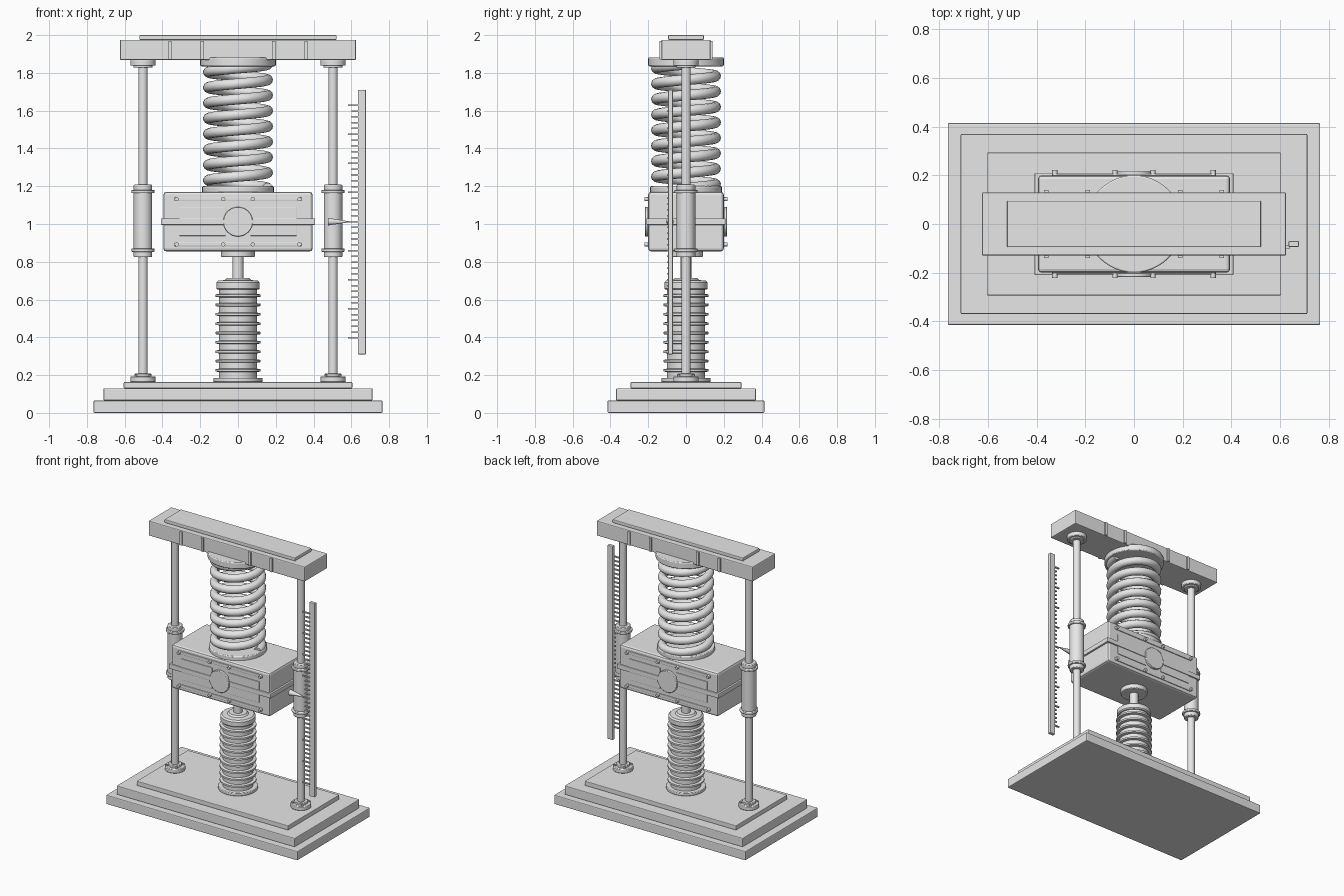
import bpy, math
from math import pi, sin, cos
from mathutils import Vector

cube = bpy.data.objects.get("Cube")
if cube:
    bpy.data.objects.remove(cube, do_unlink=True)

grey = bpy.data.materials.new("light grey metal")
grey.use_nodes = True
grey.diffuse_color = (0.8, 0.8, 0.8, 1)
grey.node_tree.nodes["Principled BSDF"].inputs["Base Color"].default_value = (0.8, 0.8, 0.8, 1)


def finish(name, bevel=0, segments=2, smooth=True):
    ob = bpy.context.object
    ob.name = name
    ob.data.materials.append(grey)
    if smooth:
        bpy.ops.object.shade_smooth_by_angle(angle=math.radians(35))
    if bevel:
        mod = ob.modifiers.new("soft edges", 'BEVEL')
        mod.width, mod.segments = bevel, segments
        mod.limit_method = 'ANGLE'
    return ob


def box(name, x0, x1, y0, y1, z0, z1, bevel=0.0):
    bpy.ops.mesh.primitive_cube_add(size=1, location=((x0 + x1) / 2, (y0 + y1) / 2, (z0 + z1) / 2))
    bpy.context.object.scale = (x1 - x0, y1 - y0, z1 - z0)
    bpy.ops.object.transform_apply(location=False, rotation=False, scale=True)
    return finish(name, bevel, smooth=False)


def slab(name, hx, hy, z0, z1, bevel=0.0):
    return box(name, -hx, hx, -hy, hy, z0, z1, bevel)


def disc(name, r, x, y, z0, z1, bevel=0.0, sides=48):
    bpy.ops.mesh.primitive_cylinder_add(vertices=sides, radius=r, depth=z1 - z0, location=(x, y, (z0 + z1) / 2))
    return finish(name, bevel)


def stud(name, r, x, y, z, depth, sides=16, bevel=0.0):
    bpy.ops.mesh.primitive_cylinder_add(vertices=sides, radius=r, depth=depth, location=(x, y, z),
                                        rotation=(pi / 2, 0, 0))
    return finish(name, bevel)


def lathe(name, profile, sides=48):
    # revolve a radius/height profile about the z axis
    verts, faces = [], []
    n = len(profile)
    for i in range(sides):
        a = 2 * pi * i / sides
        verts += [(r * cos(a), r * sin(a), z) for r, z in profile]
    for i in range(sides):
        j = (i + 1) % sides
        faces += [(i * n + k, j * n + k, j * n + k + 1, i * n + k + 1) for k in range(n - 1)]
    faces.append([i * n for i in reversed(range(sides))])
    faces.append([i * n + n - 1 for i in range(sides)])
    mesh = bpy.data.meshes.new(name)
    mesh.from_pydata(verts, [], faces)
    ob = bpy.data.objects.new(name, mesh)
    bpy.context.collection.objects.link(ob)
    bpy.ops.object.select_all(action='DESELECT')
    bpy.context.view_layer.objects.active = ob
    ob.select_set(True)
    return finish(name)


# Stepped base
slab("base_plinth", 0.765, 0.415, 0, 0.066, 0.006)
slab("base_step", 0.712, 0.37, 0.066, 0.13, 0.005)
slab("base_deck", 0.605, 0.293, 0.13, 0.163, 0.004)

# Top beam with cover plate and ribs
slab("top_beam", 0.625, 0.13, 1.868, 1.975, 0.006)
slab("top_cover", 0.522, 0.095, 1.975, 2.0, 0.005)
for x in (-0.36, -0.19, 0.19, 0.36):
    slab("beam_rib", 0.009, 0.14, 1.872, 1.97).location.x = x

# Guide columns with flanges and sliding sleeves
for side, x in (("right", -0.503), ("left", 0.503)):
    disc(side + "_guide_rod", 0.025, x, 0, 0.163, 1.87, sides=32)
    bpy.ops.object.shade_smooth()
    disc(side + "_foot_flange", 0.067, x, 0, 0.163, 0.193, 0.004)
    disc(side + "_foot_collar", 0.044, x, 0, 0.19, 0.208, 0.003)
    disc(side + "_head_flange", 0.067, x, 0, 1.838, 1.87, 0.004)
    disc(side + "_head_collar", 0.05, x, 0, 1.828, 1.84, 0.003)
    for k in range(4):
        a = pi / 4 + k * pi / 2
        disc(side + "_foot_bolt", 0.008, x + 0.055 * cos(a), 0.055 * sin(a), 0.19, 0.202, sides=6)
    disc(side + "_sleeve", 0.049, x, 0, 0.824, 1.208, 0.004)
    for z in (0.862, 1.172):
        disc(side + "_sleeve_ring", 0.061, x, 0, z - 0.009, z + 0.009, 0.004)

# Helical spring between two seats
disc("upper_spring_seat", 0.2, 0, 0, 1.835, 1.882, 0.006)
disc("lower_spring_seat", 0.19, 0, 0, 1.165, 1.2, 0.006)
turns, steps = 8, 32
curve = bpy.data.curves.new("spring", 'CURVE')
curve.dimensions = '3D'
curve.bevel_depth, curve.bevel_resolution = 0.028, 4
curve.use_fill_caps = True
spline = curve.splines.new('POLY')
spline.points.add(turns * steps)
for i, p in enumerate(spline.points):
    a = 2 * pi * i / steps
    p.co = (0.157 * cos(a), 0.157 * sin(a), 1.19 + 0.655 * i / (turns * steps), 1)
spline.use_smooth = True
curve.materials.append(grey)
bpy.context.collection.objects.link(bpy.data.objects.new("spring", curve))

# Moving carriage block
slab("carriage", 0.395, 0.2, 0.855, 1.17, 0.015)
slab("carriage_band", 0.408, 0.21, 0.996, 1.03, 0.004)
for face, s in (("front", -1), ("back", 1)):
    for x in (-0.188, 0.188):
        ys = sorted((s * 0.19, s * 0.205))
        box(face + "_panel", x - 0.123, x + 0.123, *ys, 0.937, 1.09, 0.003)
    stud(face + "_boss", 0.078, 0, s * 0.205, 1.012, 0.024, 48, 0.003)
    for z in (0.892, 1.132):
        ys = sorted((s * 0.19, s * 0.206))
        box(face + "_trim_rail", -0.335, 0.335, *ys, z - 0.011, z + 0.011, 0.004)
        for x in (-0.325, -0.078, 0.078, 0.325):
            stud(face + "_rail_bolt", 0.011, x, s * 0.208, z, 0.026, 12)

# Lower damper: flange, finned body, cap and piston
disc("damper_flange", 0.13, 0, 0, 0.163, 0.186, 0.004)
body = [(0.1, 0.18)]
for i in range(9):
    z = 0.225 + 0.0495 * i
    body += [(0.1, z - 0.009), (0.12, z - 0.006), (0.12, z + 0.006), (0.1, z + 0.009)]
lathe("damper_body", body + [(0.1, 0.66)])
lathe("damper_cap", [(0.108, 0.652), (0.115, 0.659), (0.115, 0.69), (0.105, 0.7), (0.07, 0.703), (0.06, 0.714)])
disc("piston_rod", 0.029, 0, 0, 0.7, 0.835, sides=32)
disc("piston_collar", 0.09, 0, 0, 0.825, 0.86, 0.005)

# Measuring scale with long and short marks
box("scale_bar", 0.635, 0.677, -0.094, -0.07, 0.31, 1.71, 0.003)
for i in range(41):
    z = 0.397 + 0.0308 * i
    long_mark = i % 5 == 0
    box("scale_mark", 0.582 if long_mark else 0.602, 0.64, -0.1, -0.088, z - 0.004, z + 0.004)

# Pointer aimed at the scale
bpy.ops.mesh.primitive_cone_add(vertices=24, radius1=0.02, radius2=0.002, depth=0.115,
                                location=(0.533, -0.085, 1.012), rotation=(0, pi / 2, 0))
finish("pointer")
